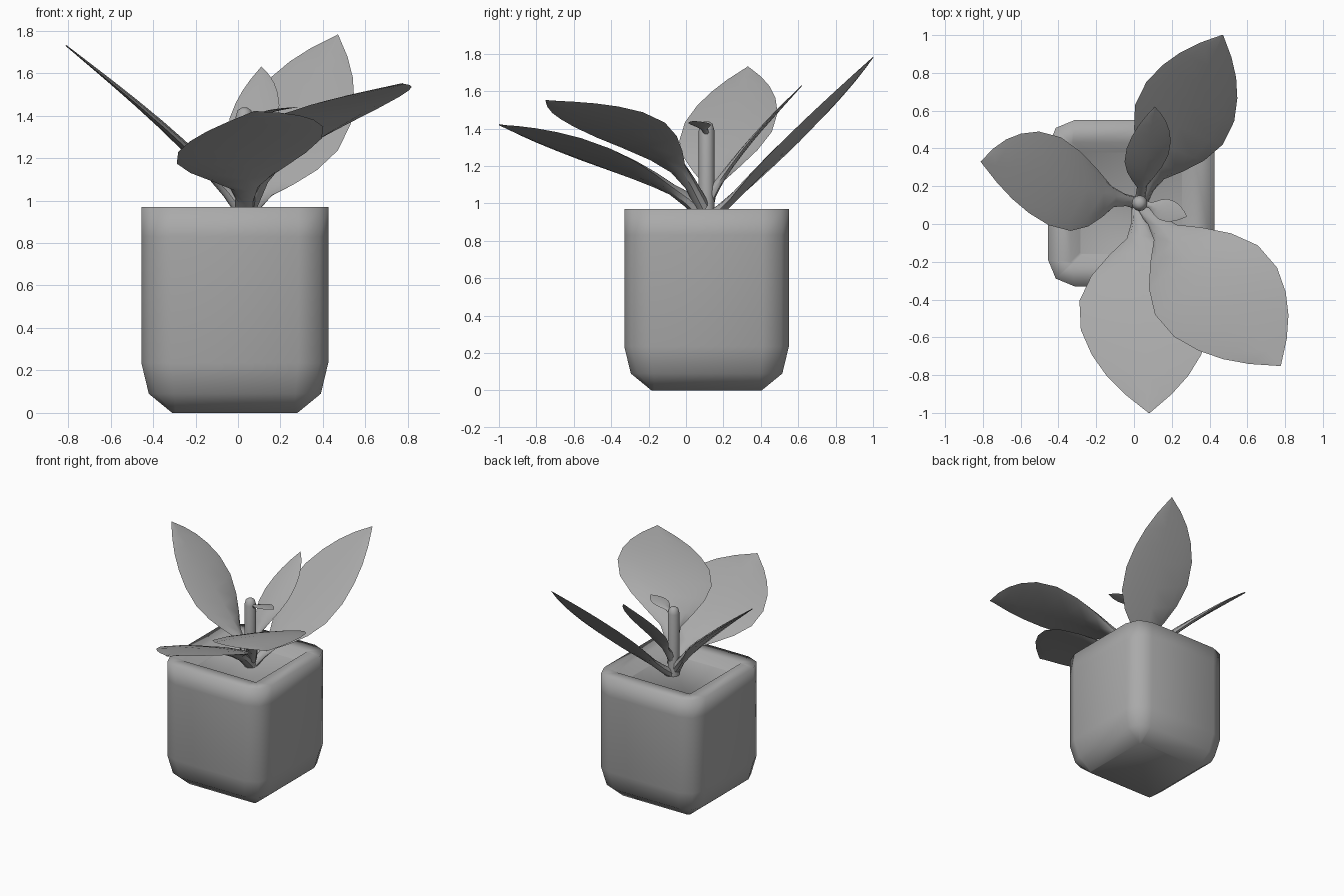
import bpy
import bmesh
from math import sin, cos, pi
from mathutils import Vector

cube = bpy.data.objects.get("Cube")
if cube:
    bpy.data.objects.remove(cube, do_unlink=True)

grey = bpy.data.materials.new("plain grey")
grey.use_nodes = True
colour = (0.4, 0.4, 0.4, 1)
grey.diffuse_color = colour
grey.node_tree.nodes["Principled BSDF"].inputs["Base Color"].default_value = colour


def loft(name, rings, sharp=None):
    """Skin a list of equal point rings and close both ends."""
    bm = bmesh.new()
    rows = [[bm.verts.new(p) for p in ring] for ring in rings]
    n = len(rows[0])
    for a, b in zip(rows, rows[1:]):
        for i in range(n):
            j = (i + 1) % n
            bm.faces.new((a[i], a[j], b[j], b[i]))
    bm.faces.new(rows[0][::-1])
    bm.faces.new(rows[-1])
    bmesh.ops.recalc_face_normals(bm, faces=bm.faces)
    mesh = bpy.data.meshes.new(name)
    bm.to_mesh(mesh)
    bm.free()
    mesh.materials.append(grey)
    obj = bpy.data.objects.new(name, mesh)
    bpy.context.collection.objects.link(obj)
    for face in mesh.polygons:
        face.use_smooth = True
    if sharp:
        mesh.set_sharp_from_angle(angle=sharp)
    return obj


CENTRE = Vector((-0.015, 0.11, 0))


def rounded_square(half, radius, z):
    """Square ring with three points on each rounded corner."""
    ring = []
    for quarter in range(4):
        mid = pi / 4 + quarter * pi / 2
        sx = 1 if cos(mid) > 0 else -1
        sy = 1 if sin(mid) > 0 else -1
        for step in (-1, 0, 1):
            a = mid + step * pi / 4
            ring.append(CENTRE + Vector((sx * (half - radius) + radius * cos(a),
                                         sy * (half - radius) + radius * sin(a), z)))
    return ring


# Pot: tapered foot, straight walls, flat rim and shallow sunken soil
pot_profile = [(0.295, 0.015, 0), (0.405, 0.12, 0.09), (0.44, 0.14, 0.235),
               (0.44, 0.14, 0.83), (0.44, 0.14, 0.97),
               (0.32, 0.01, 0.97), (0.27, 0.01, 0.905)]
loft("pot", [rounded_square(*p) for p in pot_profile])

# Central stem with a domed tip
stem_profile = [(0.042, 0.89), (0.042, 1.39), (0.032, 1.425), (0.014, 1.437)]
loft("stem", [[(0.03 + r * cos(k * pi / 6), 0.11 + r * sin(k * pi / 6), z)
               for k in range(12)] for r, z in stem_profile], pi / 3)

# Leaf outline: position along the leaf, half width as a share of the widest
OUTLINE = [(0, 0.1), (0.08, 0.12), (0.16, 0.22), (0.24, 0.5), (0.34, 0.79),
           (0.46, 0.99), (0.6, 0.99), (0.72, 0.84), (0.82, 0.63),
           (0.91, 0.36), (1, 0.01)]


def leaf(name, base, tip, side, bow, stalk, blade):
    """Lens-shaped blade from a thick stalk; side is the widest half width."""
    base, tip, side = Vector(base), Vector(tip), Vector(side)
    normal = side.cross(tip - base).normalized()
    rings = []
    for t, share in OUTLINE:
        middle = base.lerp(tip, t) + Vector((0, 0, bow * sin(pi * t ** 0.7)))
        thick = max(stalk * (1 - t / 0.4), blade * (1.1 - t))
        width = side * share
        if t < 0.2:
            width = side.normalized() * max(width.length, stalk * 0.95)
        rings.append([middle + width * cos(k * pi / 4) + normal * thick * sin(k * pi / 4)
                      for k in range(8)])
    return loft(name, rings, pi / 4)


leaf("front_leaf", (0.03, 0.1, 0.94), (0.08, -1, 1.42), (0.345, 0, 0.06), 0.075, 0.05, 0.032)
leaf("front_left_leaf", (0.05, 0.09, 0.98), (0.775, -0.75, 1.55), (0.275, 0.185, 0.04), 0.155, 0.045, 0.032)
leaf("right_leaf", (0.02, 0.11, 0.95), (-0.81, 0.33, 1.73), (-0.025, 0.25, 0.025), 0.05, 0.035, 0.028)
leaf("back_leaf", (0.04, 0.12, 0.91), (0.47, 1, 1.78), (0.235, -0.105, -0.06), -0.015, 0.035, 0.025)
leaf("small_back_leaf", (0.03, 0.12, 1.02), (0.11, 0.62, 1.63), (0.118, 0.02, 0.03), 0.04, 0.03, 0.018)
leaf("bud_leaf", (0.05, 0.11, 1.37), (0.28, 0.04, 1.44), (0.022, 0.055, 0), 0.02, 0.018, 0.008)
